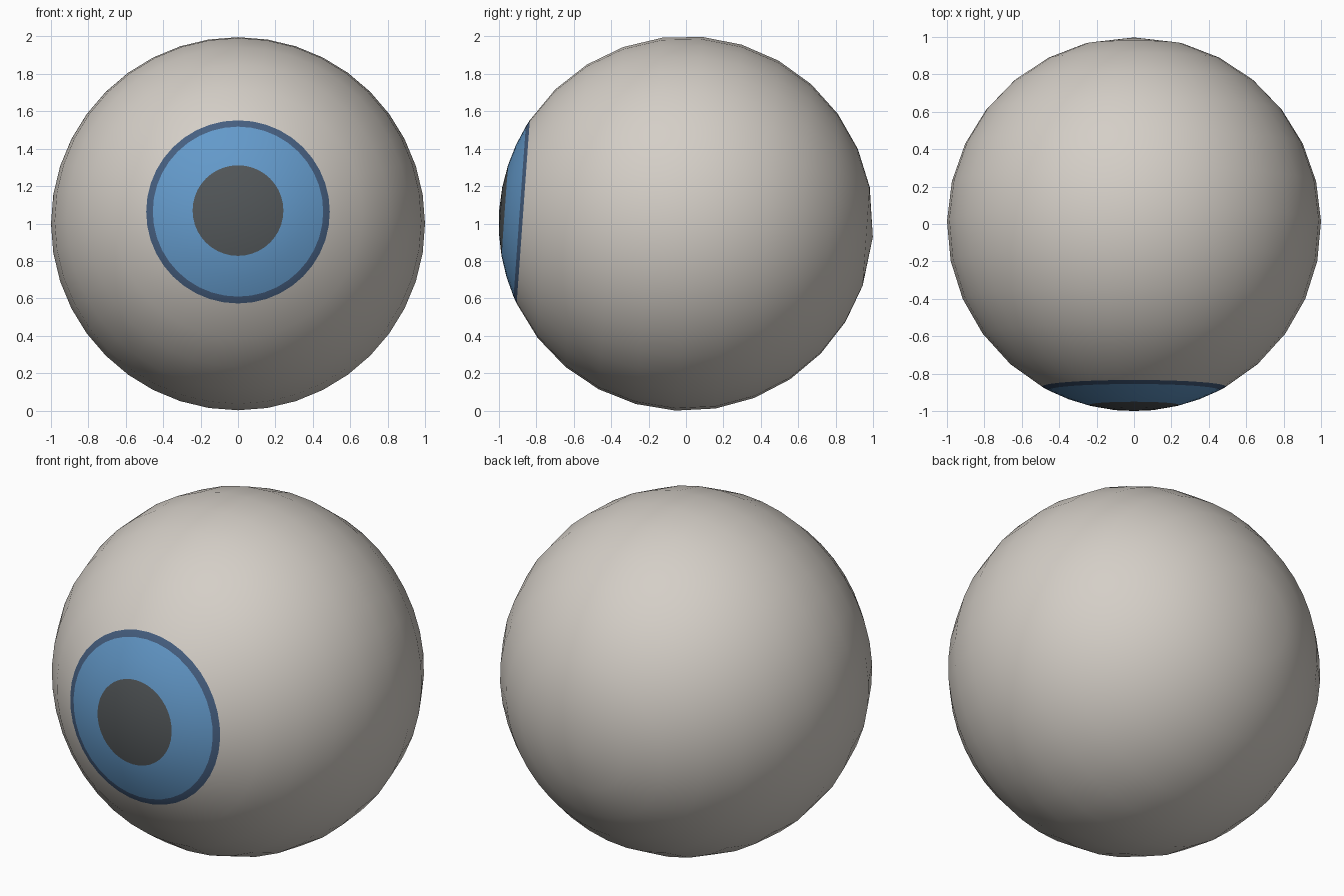
import bpy
import bmesh
from math import sin, cos, acos, pi, radians
from mathutils import Matrix

cube = bpy.data.objects.get("Cube")
if cube:
    bpy.data.objects.remove(cube, do_unlink=True)


def material(name, colour):
    mat = bpy.data.materials.new(name)
    mat.use_nodes = True
    mat.diffuse_color = (*colour, 1)
    mat.node_tree.nodes["Principled BSDF"].inputs["Base Color"].default_value = (*colour, 1)
    return mat


PUPIL, IRIS, RIM = 14.05, 27.1, 29.4   # edge angles from the gaze axis, degrees
BACK_RING, BACK_STEPS = 164.7, 11      # last ring before the rear pole
SEGMENTS, TILT = 40, 4.1

# Half-circle profile running from the front pole to the rear pole
step = (BACK_RING - RIM) / BACK_STEPS
angles = [0, PUPIL / 2, PUPIL, (PUPIL + IRIS) / 2, IRIS]
angles += [RIM + step * i for i in range(BACK_STEPS + 1)] + [180]

bm = bmesh.new()
verts = [bm.verts.new((0, -cos(radians(a)), sin(radians(a)))) for a in angles]
edges = [bm.edges.new(pair) for pair in zip(verts, verts[1:])]

# Revolve it around the gaze axis
bmesh.ops.spin(bm, geom=verts + edges, cent=(0, 0, 0), axis=(0, 1, 0),
               angle=2 * pi, steps=SEGMENTS)
bmesh.ops.remove_doubles(bm, verts=bm.verts, dist=0.0005)
bmesh.ops.recalc_face_normals(bm, faces=bm.faces)

# Coloured bands by angle from the gaze axis
for face in bm.faces:
    direction = face.calc_center_median().normalized()
    angle = acos(max(-1, min(1, -direction.y))) * 180 / pi
    face.material_index = sum(angle < limit for limit in (RIM, IRIS, PUPIL))
    face.smooth = True

# Gaze tilted slightly upward, ball resting on the ground
bmesh.ops.transform(bm, verts=bm.verts,
                    matrix=Matrix.Translation((0, 0, 1)) @ Matrix.Rotation(radians(-TILT), 4, 'X'))

mesh = bpy.data.meshes.new("eyeball")
bm.to_mesh(mesh)
bm.free()
for name, colour in (("eye white", (0.66, 0.62, 0.57)),
                     ("iris rim dark blue", (0.061, 0.114, 0.216)),
                     ("iris blue", (0.125, 0.32, 0.59)),
                     ("pupil dark grey", (0.083, 0.092, 0.097))):
    mesh.materials.append(material(name, colour))
eyeball = bpy.data.objects.new("eyeball", mesh)
bpy.context.collection.objects.link(eyeball)
